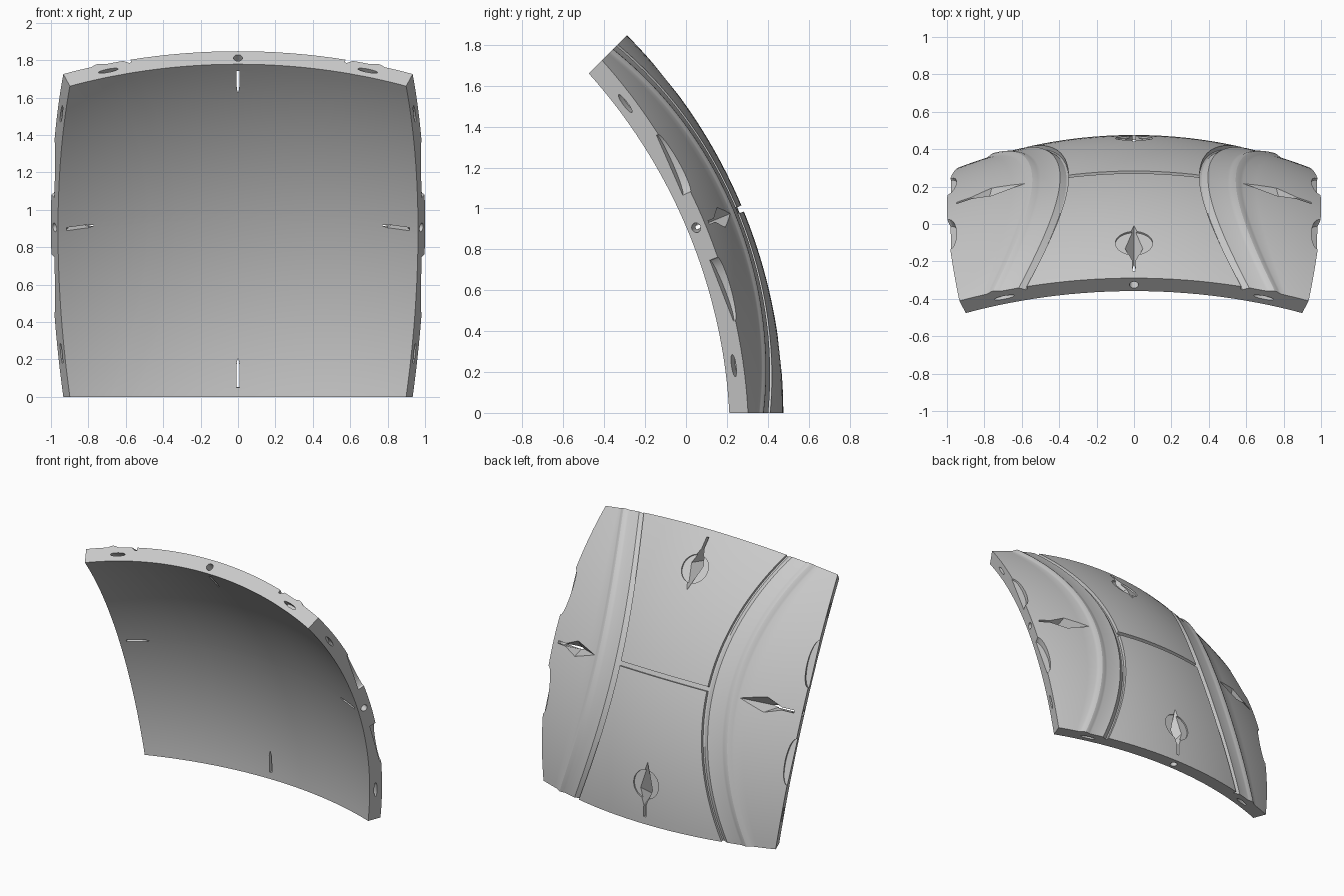
import bpy, bmesh
from math import radians, tan, sin, cos
from mathutils import Matrix, Vector

if "Cube" in bpy.data.objects:
    bpy.data.objects.remove(bpy.data.objects["Cube"])

HALF = 22.5                      # half angle of the panel
R_OUT, R_IN = 2.613, 2.515
WORLD = Matrix.Translation((0, -2.137, 0)) @ Matrix.Rotation(radians(HALF), 4, 'X')

grey = bpy.data.materials.new("plain_grey")
grey.use_nodes = True
grey.diffuse_color = (0.6, 0.6, 0.6, 1)
grey.node_tree.nodes["Principled BSDF"].inputs["Base Color"].default_value = (0.6, 0.6, 0.6, 1)


def direction(a, b):
    return Vector((tan(radians(a)), 1, tan(radians(b)))).normalized()


def make_object(name, bm, helper=False):
    bmesh.ops.recalc_face_normals(bm, faces=bm.faces)
    mesh = bpy.data.meshes.new(name)
    bm.to_mesh(mesh)
    bm.free()
    mesh.materials.append(grey)
    obj = bpy.data.objects.new(name, mesh)
    obj.matrix_world = WORLD
    obj.hide_render = helper
    bpy.context.collection.objects.link(obj)
    return obj


# Seam cross-section: (offset in degrees from the seam, height)
DEPTH = -0.022
PROFILE = [(0, 0), (0.04, DEPTH), (0.3, DEPTH), (1.0, 0), (3.3, 0), (3.6, 0.004),
           (3.9, 0.01), (4.25, 0.013), (4.6, 0.01), (4.9, 0.004), (5.2, 0)]


def row_columns(b):
    """Angle, height and centre flag of each column on one row."""
    seam = 7.7 + 6 * (b / HALF) ** 2
    right = [(seam + o, h, o == 0) for o, h in PROFILE]
    last = right[-1][0]
    right += [(last + (HALF - last) * i / 6, 0, False) for i in range(1, 7)]
    middle = [(seam * i / 8, 0, True) for i in range(-7, 8)]
    return [(-a, h, c) for a, h, c in reversed(right)] + middle + right


# Curved shell with seams and beads
half_rows = [0.33, 0.36] + [HALF * i / 22 for i in range(1, 23)]
rows = [-b for b in reversed(half_rows)] + half_rows
bm = bmesh.new()
outer, inner = [], []
for b in rows:
    cols = row_columns(b)
    cross = DEPTH if abs(b) < 0.35 else 0
    outer.append([bm.verts.new(direction(a, b) * (R_OUT + (cross if c else h)))
                  for a, h, c in cols])
    inner.append([bm.verts.new(direction(a, b) * R_IN) for a, h, c in cols])
for grid in (outer, inner):
    for low, high in zip(grid, grid[1:]):
        for i in range(len(low) - 1):
            bm.faces.new((low[i], low[i + 1], high[i + 1], high[i]))


def rim(grid):
    return (grid[0] + [r[-1] for r in grid[1:-1]] + grid[-1][::-1]
            + [r[0] for r in grid[-2:0:-1]])


ro, ri = rim(outer), rim(inner)
for i in range(len(ro)):
    j = (i + 1) % len(ro)
    bm.faces.new((ro[i], ro[j], ri[j], ri[i]))
shell = make_object("curved_panel", bm)
cutters = []


def cut_cylinder(name, centre, x_axis, y_axis, z_axis, size, turn, segs=24):
    """Squashed cylinder along z_axis; size holds the three half extents."""
    m = Matrix((x_axis * size[0], y_axis * size[1], z_axis * size[2])).transposed().to_4x4()
    m.translation = centre
    bm = bmesh.new()
    bmesh.ops.create_cone(bm, cap_ends=True, segments=segs, radius1=1, radius2=1,
                          depth=2, matrix=turn @ m)
    cutters.append(make_object(name, bm, True))


def cut_hull(name, points, turn):
    bm = bmesh.new()
    for p in points:
        bm.verts.new(turn @ p)
    bmesh.ops.convex_hull(bm, input=bm.verts)
    cutters.append(make_object(name, bm, True))


def at(angle, radius, side=0.0):
    return Vector((sin(radians(angle)) * radius, cos(radians(angle)) * radius, side))


UP = Vector((0, 0, 1))
MID = at(HALF, 1)
NORMAL = Vector((MID.y, -MID.x, 0))
for k in range(4):
    turn = Matrix.Rotation(radians(90 * k), 4, 'Y')
    # Kite recess with a narrow slit through the shell
    top = 2.65
    cut_hull("kite_cutter", [at(11.4, top), at(16.4, top, 0.07), at(16.4, top, -0.07),
                             at(20.4, top), at(18.6, 2.50)], turn)
    cut_hull("slit_cutter", [at(a, r, s) for a, r in ((18.4, 2.50), (19, top), (21.3, top), (21.4, 2.48))
                             for s in (-0.009, 0.009)], turn)
    # Shallow round dish on the upper and lower kites
    if k % 2:
        axis = at(16.3, 1)
        cut_cylinder("dish_cutter", axis * (R_OUT + 0.088), UP, axis.cross(UP), axis,
                     (0.1, 0.1, 0.1), turn, 32)
    # Pin hole in the middle of the edge
    cut_cylinder("pin_cutter", MID * 2.562, UP, MID, NORMAL, (0.024, 0.024, 0.07), turn)
    for s in (-1, 1):
        # Lens slots in the edge
        phi = radians(15.7 * s)
        radial = MID * cos(phi) + UP * sin(phi)
        tangent = UP * cos(phi) - MID * sin(phi)
        cut_cylinder("slot_cutter", radial * 2.562, tangent, radial, NORMAL,
                     (0.055, 0.012, 0.05), turn)
        # Rounded notches on the two side edges
        if k % 2 == 0:
            phi = radians(7.3 * s)
            tilt = radians(6 * s)
            radial = MID * cos(phi) + UP * sin(phi)
            tangent = UP * cos(phi) - MID * sin(phi)
            slope = tangent * cos(tilt) + radial * sin(tilt)
            depth = radial * cos(tilt) - tangent * sin(tilt)
            cut_cylinder("notch_cutter", radial * 2.62, slope, NORMAL, depth,
                         (0.16, 0.045, 0.04), turn)

# Apply the cuts, then drop the cutters
for c in cutters:
    mod = shell.modifiers.new(c.name, 'BOOLEAN')
    mod.operation = 'DIFFERENCE'
    mod.solver = 'EXACT'
    mod.object = c
bpy.context.view_layer.update()
result = bpy.data.meshes.new_from_object(shell.evaluated_get(bpy.context.evaluated_depsgraph_get()))
shell.modifiers.clear()
shell.data = result
for c in cutters:
    bpy.data.objects.remove(c)

bpy.ops.object.select_all(action='DESELECT')
shell.select_set(True)
bpy.context.view_layer.objects.active = shell
bpy.ops.object.shade_smooth_by_angle(angle=radians(20))
